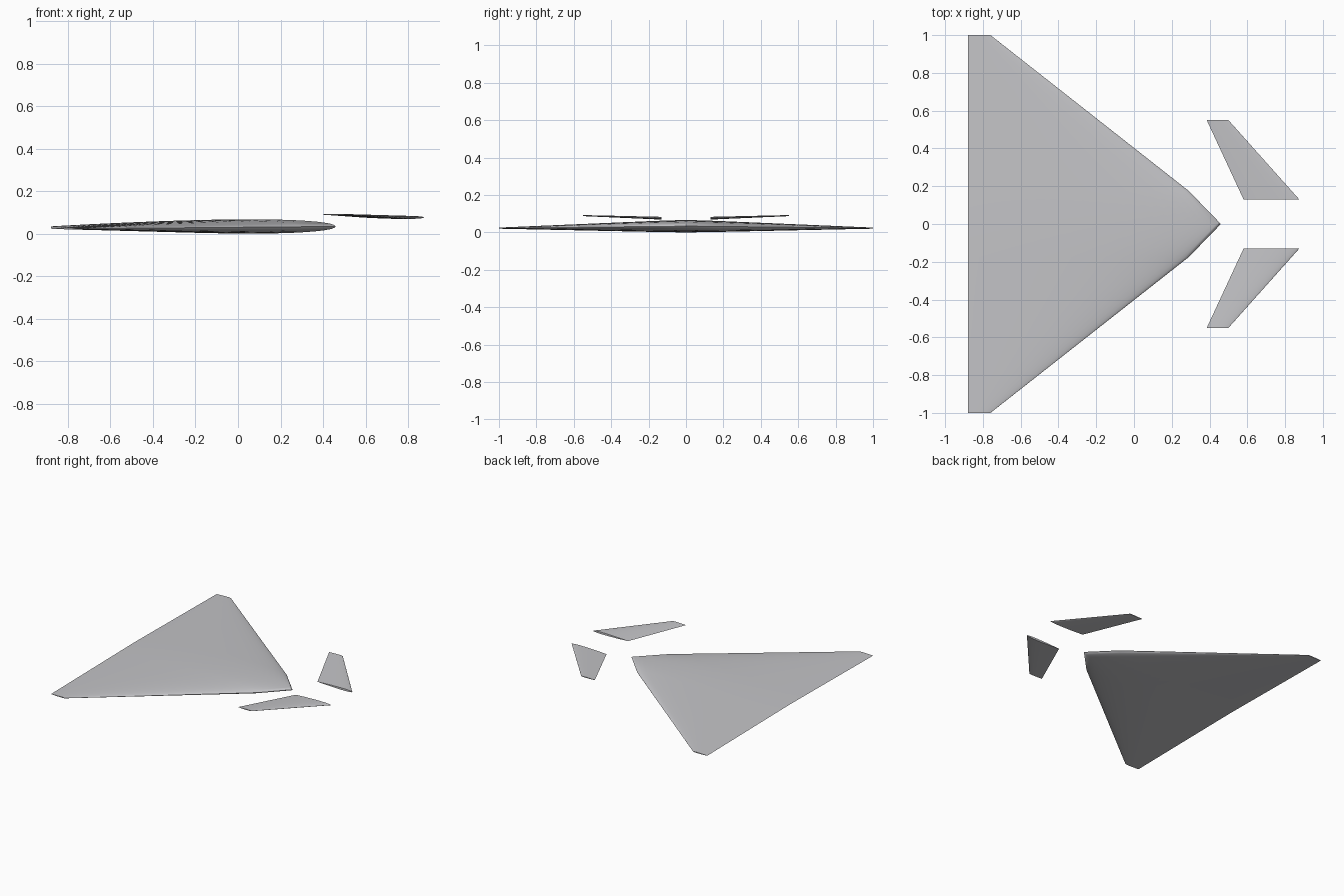
import bpy, bmesh, math

cube = bpy.data.objects.get("Cube")
if cube:
    bpy.data.objects.remove(cube)

grey = bpy.data.materials.new("airframe_grey")
grey.use_nodes = True
colour = (0.55, 0.55, 0.57, 1)
grey.diffuse_color = colour
grey.node_tree.nodes["Principled BSDF"].inputs["Base Color"].default_value = colour


def half_thickness(t, ratio):
    """Symmetric airfoil half thickness, t runs from nose (0) to tail (1)."""
    return 5 * ratio * (0.2969 * math.sqrt(t) - 0.126 * t - 0.3516 * t ** 2
                        + 0.2843 * t ** 3 - 0.1026 * t ** 4)


def section(lead, trail, y, z, ratio, n=24):
    """Closed airfoil loop: tail to nose over the top, back underneath."""
    pts = []
    for i in range(2 * n):
        t = (1 + math.cos(math.pi * i / n)) / 2
        side = 1 if i <= n else -1
        chord = lead - trail
        pts.append((lead - t * chord, y, z + side * chord * half_thickness(t, ratio)))
    return pts


def loft(name, stations, ratio=0.05):
    """Skin a row of airfoil sections and cap both ends."""
    bm = bmesh.new()
    loops = [[bm.verts.new(p) for p in section(*s, ratio)] for s in stations]
    for a, b in zip(loops, loops[1:]):
        for i in range(len(a)):
            j = (i + 1) % len(a)
            bm.faces.new((a[i], a[j], b[j], b[i]))
    bm.faces.new(loops[0])
    bm.faces.new(loops[-1][::-1])
    bmesh.ops.recalc_face_normals(bm, faces=bm.faces)
    mesh = bpy.data.meshes.new(name)
    bm.to_mesh(mesh)
    bm.free()
    mesh.materials.append(grey)
    obj = bpy.data.objects.new(name, mesh)
    bpy.context.collection.objects.link(obj)
    bpy.ops.object.select_all(action='DESELECT')
    obj.select_set(True)
    bpy.context.view_layer.objects.active = obj
    bpy.ops.object.shade_smooth_by_angle(angle=math.radians(35))
    return obj


# Delta wing: leading edge x, trailing edge x, span position, height
tip, kink, root = (-0.76, -0.88, 1, 0.023), (0.29, -0.88, 0.175, 0.032), (0.46, -0.88, 0, 0.0335)


def mirrored(s):
    return (s[0], s[1], -s[2], s[3])


loft("delta_wing", [mirrored(tip), mirrored(kink), root, kink, tip])

# Pair of foreplanes
canard = [(0.875, 0.58, 0.13, 0.076), (0.5, 0.385, 0.55, 0.09)]
loft("canard_back", canard)
loft("canard_front", [mirrored(s) for s in canard])
